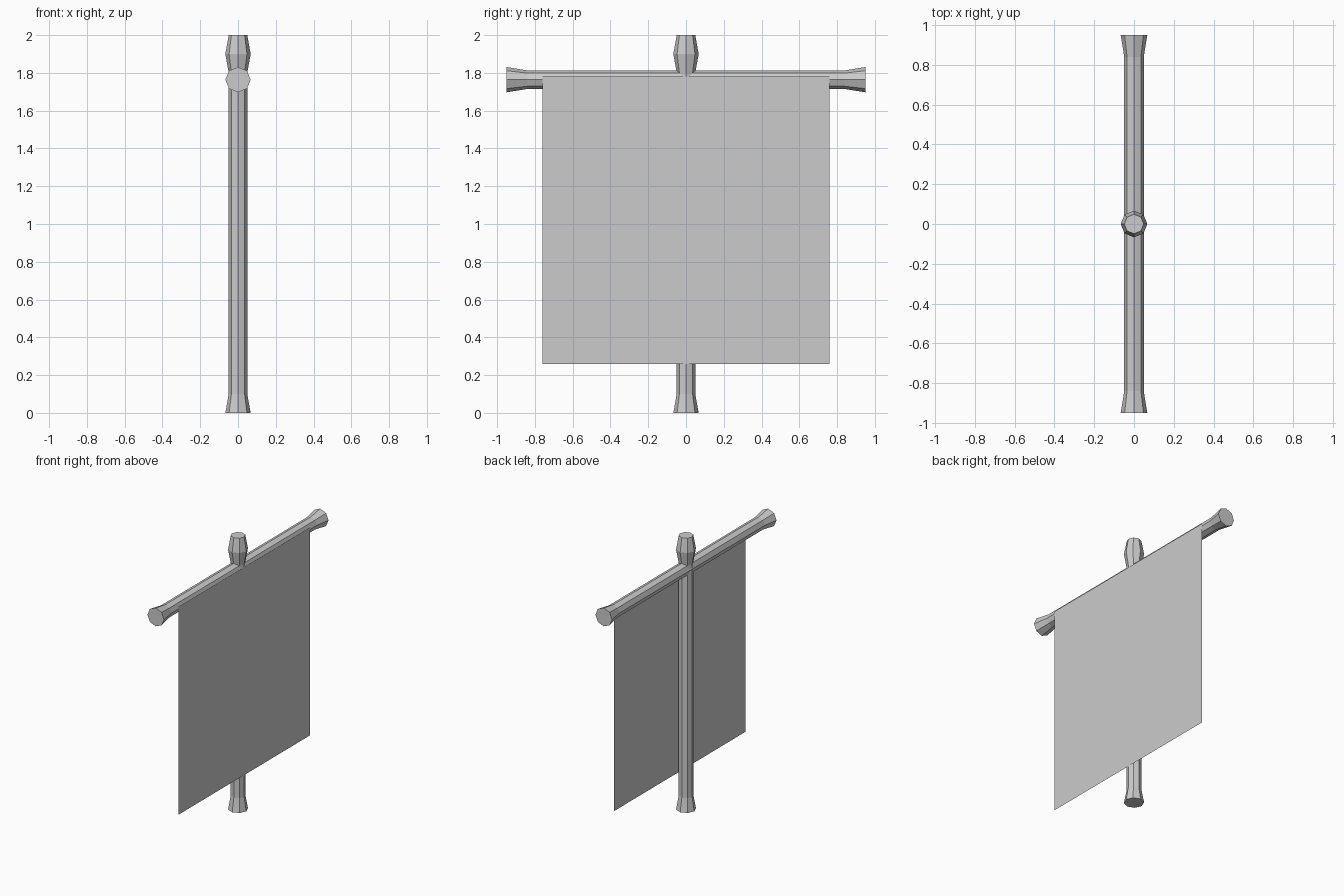
import bpy, bmesh
from math import cos, sin, pi

if "Cube" in bpy.data.objects:
    bpy.data.objects.remove(bpy.data.objects["Cube"])

SIDES = 8


def make_object(name, bm):
    mesh = bpy.data.meshes.new(name)
    bm.to_mesh(mesh)
    bm.free()
    obj = bpy.data.objects.new(name, mesh)
    bpy.context.collection.objects.link(obj)
    return obj


def turned_rod(name, profile):
    """Capped octagonal rod along z from (radius, height) pairs."""
    bm = bmesh.new()
    rings = [[bm.verts.new((r * cos(2 * pi * i / SIDES), r * sin(2 * pi * i / SIDES), z))
              for i in range(SIDES)] for r, z in profile]
    for low, high in zip(rings, rings[1:]):
        for i in range(SIDES):
            j = (i + 1) % SIDES
            bm.faces.new((low[i], low[j], high[j], high[i]))
    bm.faces.new(rings[0][::-1])
    bm.faces.new(rings[-1])
    return make_object(name, bm)


THIN, WIDE = 0.049, 0.067

# Upright pole with flared foot and swollen finial
turned_rod("pole", [(WIDE, 0), (THIN, 0.1), (THIN, 1.8), (WIDE, 1.9), (THIN, 2.0)])

# Crossbar with flared ends, laid along y
bar = turned_rod("crossbar", [(WIDE, -0.95), (THIN, -0.84), (THIN, 0.84), (WIDE, 0.95)])
bar.rotation_euler.x = pi / 2
bar.location.z = 1.764

# Flat cloth hanging on the +x side
bm = bmesh.new()
bm.faces.new([bm.verts.new((0.05, y, z)) for y, z in
              ((-0.76, 0.26), (0.76, 0.26), (0.76, 1.78), (-0.76, 1.78))])
make_object("banner_cloth", bm)
